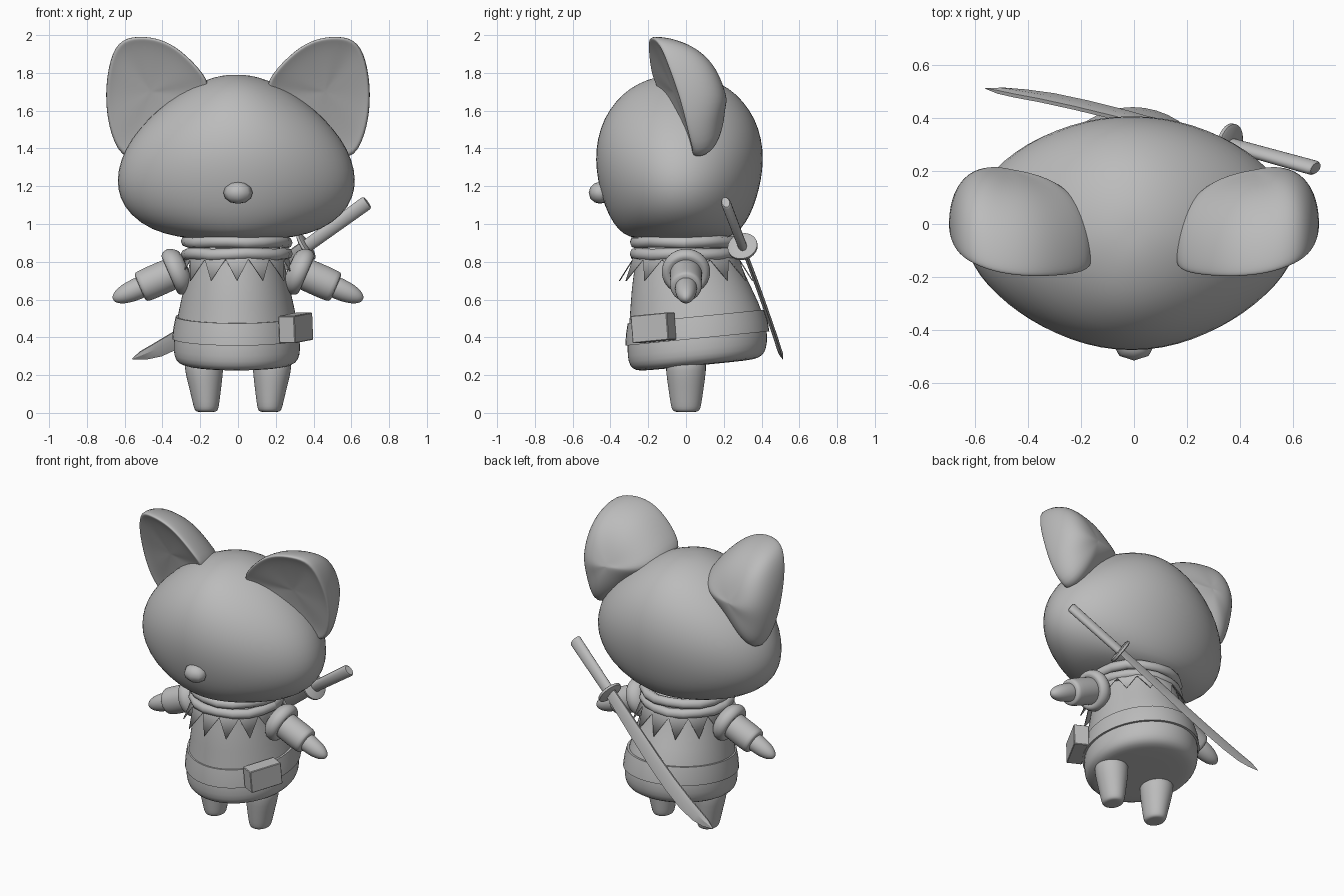
import bpy, bmesh, math
from mathutils import Vector, Matrix

if "Cube" in bpy.data.objects:
    bpy.data.objects.remove(bpy.data.objects["Cube"])

mat = bpy.data.materials.new("plain grey")
mat.diffuse_color = (0.5, 0.5, 0.5, 1)
mat.use_nodes = True
mat.node_tree.nodes["Principled BSDF"].inputs["Base Color"].default_value = mat.diffuse_color


def finish(name, bm, mirror=False, subs=0, angle=40):
    """Turn a bmesh into a shaded object, optionally mirrored and subdivided."""
    bmesh.ops.recalc_face_normals(bm, faces=bm.faces)
    me = bpy.data.meshes.new(name)
    bm.to_mesh(me)
    bm.free()
    ob = bpy.data.objects.new(name, me)
    bpy.context.collection.objects.link(ob)
    me.materials.append(mat)
    bpy.ops.object.select_all(action='DESELECT')
    bpy.context.view_layer.objects.active = ob
    ob.select_set(True)
    bpy.ops.object.shade_smooth_by_angle(angle=math.radians(angle))
    if mirror:
        ob.modifiers.new("mirror", 'MIRROR').use_mirror_merge = False
    if subs:
        s = ob.modifiers.new("smooth", 'SUBSURF')
        s.levels = s.render_levels = subs
    return ob


def skin(loops, caps=True):
    """Bridge a stack of equal loops of points into a bmesh."""
    bm = bmesh.new()
    rows = [[bm.verts.new(p) for p in loop] for loop in loops]
    n = len(rows[0])
    for a, b in zip(rows, rows[1:]):
        for i in range(n):
            j = (i + 1) % n
            bm.faces.new((a[i], a[j], b[j], b[i]))
    if caps:
        bm.faces.new(rows[0])
        bm.faces.new(rows[-1])
    return bm


def ring(z, rx, ry, cx=0, cy=0, n=32):
    return [Vector((cx + rx * math.cos(2 * math.pi * i / n),
                    cy + ry * math.sin(2 * math.pi * i / n), z)) for i in range(n)]


def along(start, direction):
    """Matrix that carries local z onto a direction from a start point."""
    q = Vector(direction).to_track_quat('Z', 'Y')
    return Matrix.Translation(start) @ q.to_matrix().to_4x4()


# Head: wide rounded lemon, widest below the middle, cheeks slightly pinched
head = [(.912, .10, .11), (.916, .20, .19), (.932, .31, .27), (.965, .45, .325), (1.05, .57, .38),
        (1.14, .622, .412), (1.23, .638, .435), (1.34, .618, .448), (1.45, .562, .438), (1.56, .468, .402),
        (1.65, .362, .34), (1.72, .255, .265), (1.765, .16, .17), (1.787, .075, .085), (1.79, .02, .02)]
loops = [ring(z, a, b) for z, a, b in head]
for loop in loops:
    for i, p in enumerate(loop):
        pinch = 1 - (.04 if p.y < 0 else .01) * math.sin(4 * math.pi * i / 32) ** 2
        p.x, p.y = p.x * pinch - .009, p.y * pinch - .035
finish("head", skin(loops), subs=1, angle=180)

# Ears: rim outline, shallow front and a full dome behind that tapers at the bottom
rim = [(.14, -.14, 1.70), (.17, -.185, 1.79), (.30, -.20, 1.925), (.41, -.20, 1.985), (.53, -.185, 2.0),
       (.64, -.14, 1.975), (.69, -.085, 1.83), (.705, -.02, 1.65), (.68, .02, 1.47), (.60, .065, 1.31),
       (.45, 0, 1.42), (.28, -.08, 1.56)]
rim = [Vector(p) for p in rim]
mid = Vector((.46, -.085, 1.70))
bulge = Vector((0, .29, -.03))
loops = [[mid + (p - mid) * s + Vector((0, d, 0)) for p in rim]
         for s, d in ((.05, .02), (.4, .018), (.75, .01), (.91, .0), (.97, -.006))]
for deg in (4, 18, 34, 50, 65, 77, 85, 89):
    t = math.radians(deg)
    loop = []
    for p in rim:
        low = min(1, max(0, (1.7 - p.z) / .35))
        wide = math.cos(t) ** (.5 + 1.4 * low) * (1 + .05 * (1 - low) * math.sin(2 * t))
        loop.append(mid + (p - mid) * wide + bulge * math.sin(t))
    loops.append(loop)
finish("ears", skin(loops), mirror=True, subs=2, angle=180)

# Nose
bm = bmesh.new()
bmesh.ops.create_uvsphere(bm, u_segments=8, v_segments=6, radius=1,
                          matrix=Matrix.Translation((0, -.455, 1.165)) @ Matrix.Diagonal((.078, .06, .058, 1)))
finish("nose", bm, angle=60)


# Tunic, leaning backwards: its hem and belt rise towards the back
def lean(loops):
    for loop in loops:
        for p in loop:
            p.z += .1 * (p.y - .05) * min(1, max(0, (.85 - p.z) / .3))
    return loops


tunic = [(.25, .10, .11, .055), (.25, .25, .28, .055), (.257, .298, .328, .06), (.28, .328, .358, .06),
         (.33, .339, .373, .06), (.42, .332, .371, .06), (.55, .308, .343, .045), (.68, .278, .31, .02),
         (.78, .253, .282, .01), (.86, .24, .262, 0), (.93, .21, .23, 0)]
finish("tunic", skin(lean([ring(z, a, b, -.006, c) for z, a, b, c in tunic])), subs=1, angle=180)

# Belt
belt = [(.393, .322, .36, .06), (.393, .343, .381, .06), (.45, .337, .375, .057),
        (.51, .325, .361, .052), (.51, .30, .33, .052)]
finish("belt", skin(lean([ring(z, a, b, -.005, c, 48) for z, a, b, c in belt]), caps=False))

# Belt pouch
bm = bmesh.new()
bmesh.ops.create_cube(bm, size=1, matrix=Matrix.Translation((.306, -.172, .45))
                      @ Matrix.Rotation(math.radians(-27), 4, 'Z')
                      @ Matrix.Rotation(math.radians(5), 4, 'X')
                      @ Matrix.Diagonal((.095, .215, .145, 1)))
bmesh.ops.bevel(bm, geom=bm.edges[:], offset=.004, segments=1, affect='EDGES')
finish("belt_pouch", bm, angle=20)

# Scarf rolls around the neck
for name, z, r in (("upper_scarf_roll", .905, .264), ("lower_scarf_roll", .84, .265)):
    loops = []
    for i in range(18):
        a = 2 * math.pi * i / 18
        c = Vector((math.cos(a), math.sin(a), 0))
        wave = .004 * math.sin(5 * a + z * 40)
        loops.append([c * (r + .032 * math.cos(k * math.pi / 4))
                      + Vector((-.007, -.005, z + wave + .032 * math.sin(k * math.pi / 4))) for k in range(8)])
    finish(name, skin(loops + [loops[0]], caps=False), angle=70)

# Zigzag scarf fringe
bm = bmesh.new()
count = 14


def fringe_point(step, rx, ry, z):
    a = 2 * math.pi * step / count - math.pi / 2
    return bm.verts.new((rx * math.cos(a) - .005, ry * math.sin(a), z))


for i in range(count):
    top = [fringe_point(i + s, .262, .27, .85) for s in (-.5, 0, .5)]
    low = [fringe_point(i + s, .275, .29, .815) for s in (.5, -.5)]
    tip = fringe_point(i, .32, .355, .70)
    bm.faces.new((top[0], top[1], top[2], low[0], tip, low[1]))
bmesh.ops.remove_doubles(bm, verts=bm.verts, dist=.0005)
bmesh.ops.triangulate(bm, faces=bm.faces)
ob = finish("scarf_fringe", bm, angle=30)
ob.modifiers.new("thickness", 'SOLIDIFY').thickness = .006

# Legs
leg = [(.005, .03, .035, .168), (.005, .053, .063, .168), (.018, .064, .076, .168), (.05, .071, .083, .169),
       (.14, .087, .096, .174), (.22, .103, .108, .18), (.32, .108, .111, .182)]
finish("legs", skin([ring(z, a, b, c, 0, 20) for z, a, b, c in leg]), mirror=True, subs=1, angle=180)

# Arms: shoulder pad, sleeve and paw turned around one axis
arm_axis = along((.275, 0, .77), (.915, 0, -.40))
arm = {
    "shoulder_pads": [(-.01, .085), (.015, .112), (.04, .13), (.068, .132), (.092, .118), (.10, .10), (.085, .07)],
    "sleeves": [(.0, .085), (.10, .086), (.18, .088), (.25, .086), (.266, .08), (.268, .04)],
    "paws": [(.2, .06), (.29, .059), (.35, .053), (.395, .038), (.418, .018), (.422, .005)],
}
for name, prof in arm.items():
    bm = skin([ring(t, r, r, n=20) for t, r in prof])
    bm.transform(arm_axis)
    finish(name, bm, mirror=True, subs=1, angle=180)

# Sword across the back: handle, round guard, curved blade
guard = Vector((.36, .30, .88))
pommel = Vector((.685, .21, 1.115))
axis = (pommel - guard).normalized()
edge = Vector((.57, .285, -.77)).normalized()
flat = axis.cross(edge).normalized()


def oval(c, a, b, n=16):
    return [c + edge * a * math.cos(2 * math.pi * i / n) + flat * b * math.sin(2 * math.pi * i / n)
            for i in range(n)]


finish("sword_handle", skin([oval(guard, .036, .024), oval(pommel - axis * .01, .04, .026),
                             oval(pommel, .033, .02)]))
finish("sword_guard", skin([oval(guard + axis * d, r, r, 24)
                            for d, r in ((-.012, .07), (-.007, .08), (.007, .08), (.012, .07))]))

path = [(.36, .30, .88, .036), (.23, .337, .782, .04), (.1, .374, .684, .044), (-.05, .415, .57, .047),
        (-.2, .452, .464, .049), (-.33, .48, .382, .048), (-.43, .496, .33, .041), (-.5, .506, .304, .028),
        (-.56, .512, .285, .003)]
blade = []
for x, y, z, w in path:
    c = Vector((x, y, z))
    t = min(.012, w * .4)
    blade.append([c + edge * w, c + flat * t - edge * w * .3, c - edge * w + flat * t * .6,
                  c - edge * w - flat * t * .6, c - flat * t - edge * w * .3])
finish("sword_blade", skin(blade), angle=25)
